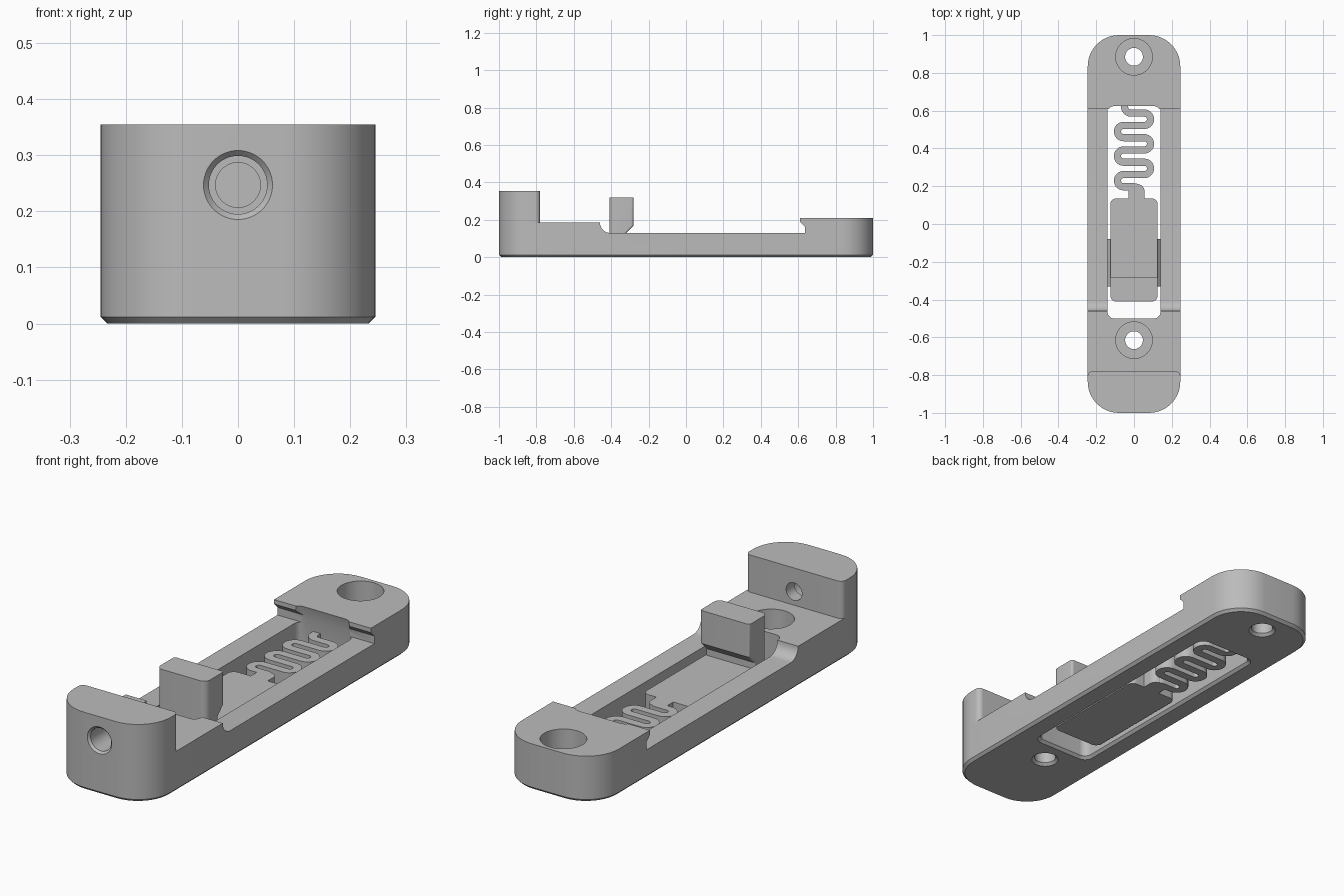
import bpy, bmesh
from math import sin, cos, pi, radians
from mathutils import Vector

cube = bpy.data.objects.get("Cube")
if cube:
    bpy.data.objects.remove(cube, do_unlink=True)

grey = bpy.data.materials.new("plain_grey")
grey.use_nodes = True
grey.diffuse_color = (0.5, 0.5, 0.5, 1)
grey.node_tree.nodes["Principled BSDF"].inputs["Base Color"].default_value = grey.diffuse_color


def loft(name, rings):
    """Closed solid skinned through rings of equal point count."""
    bm = bmesh.new()
    loops = [[bm.verts.new(p) for p in ring] for ring in rings]
    for a, b in zip(loops, loops[1:]):
        for i in range(len(a)):
            j = (i + 1) % len(a)
            bm.faces.new((a[i], a[j], b[j], b[i]))
    bm.faces.new(loops[0][::-1])
    bm.faces.new(loops[-1])
    bmesh.ops.recalc_face_normals(bm, faces=bm.faces)
    mesh = bpy.data.meshes.new(name)
    bm.to_mesh(mesh)
    bm.free()
    ob = bpy.data.objects.new(name, mesh)
    mesh.materials.append(grey)
    bpy.context.collection.objects.link(ob)
    return ob


def arc(cx, cy, r, start, end, n=10):
    return [(cx + r * cos(radians(start + (end - start) * i / n)),
             cy + r * sin(radians(start + (end - start) * i / n))) for i in range(n + 1)]


def rounded(x0, x1, y0, y1, z, front_r, back_r):
    """Rounded rectangle ring in plan."""
    f, b = front_r, back_r
    pts = (arc(x0 + f, y0 + f, f, 180, 270) + arc(x1 - f, y0 + f, f, 270, 360)
           + arc(x1 - b, y1 - b, b, 0, 90) + arc(x0 + b, y1 - b, b, 90, 180))
    return [(x, y, z) for x, y in pts]


def turned(name, profile, centre, axis):
    """Round cutter from (radius, position along axis) pairs."""
    rings = []
    for r, h in profile:
        circle = arc(0, 0, r, 0, 352.5, 47)
        if axis == 'z':
            rings.append([(u, centre + v, h) for u, v in circle])
        else:
            rings.append([(u, h, centre + v) for u, v in circle])
    return loft(name, rings)


def boolean(ob, tool, operation='DIFFERENCE'):
    tool.hide_render = True
    mod = ob.modifiers.new("cut", 'BOOLEAN')
    mod.operation, mod.object, mod.solver = operation, tool, 'EXACT'
    bpy.context.view_layer.objects.active = ob
    bpy.ops.object.modifier_apply(modifier=mod.name)
    bpy.data.objects.remove(tool, do_unlink=True)


W, CH = 0.245, 0.012

# Base body with chamfered underside
body = loft("base_body", [
    rounded(-W + CH, W - CH, -1 + CH, 1 - CH, 0, 0.165 - CH, 0.165 - CH),
    rounded(-W, W, -1, 1, CH, 0.165, 0.165),
    rounded(-W, W, -1, 1, 0.21, 0.165, 0.165)])

# Side profile: front shelf, curved step, long rails, undercut rear lip
profile = ([(-1.1, 0.3), (-1.1, 0.185), (-0.46, 0.185)]
           + arc(-0.405, 0.185, 0.055, 190, 270, 8)
           + [(0.635, 0.13), (0.635, 0.165), (0.61, 0.19), (0.61, 0.3)])
boolean(body, loft("profile_cutter", [[(x, y, z) for y, z in profile] for x in (-0.4, 0.4)]))

# Central slot
S = 0.14
boolean(body, loft("slot_cutter", [
    rounded(-S - 0.024, S + 0.024, -0.524, 0.664, -CH, 0.05, 0.05),
    rounded(-S, S, -0.5, 0.64, CH, 0.035, 0.035),
    rounded(-S, S, -0.5, 0.64, 0.15, 0.035, 0.035),
    rounded(-S, S, -0.5, 0.60, 0.3, 0.035, 0.035)]))

# Counterbored screw holes
for y in (-0.615, 0.885):
    boolean(body, turned("screw_cutter", [(0.071, -CH), (0.047, CH), (0.047, 0.07),
                                          (0.097, 0.07), (0.097, 0.3)], y, 'z'))

# Front upright block with stepped bore
block = loft("front_block", [rounded(-W, W, -1, -0.78, z, 0.165, 0.025) for z in (0.185, 0.355)])
boolean(block, turned("bore_cutter", [(0.071, -1.01), (0.052, -0.99), (0.052, -0.84),
                                      (0.04, -0.84), (0.04, -0.7)], 0.247, 'y'))

# Sliding plate
LOW, TOP = 0.02, 0.10
slider = loft("slider_plate", [rounded(-0.125, 0.125, -0.405, 0.135, z, 0.03, 0.03)
                               for z in (LOW, TOP)])
neck = loft("slider_neck", [rounded(-0.03, 0.055, 0.10, 0.21, z, 0.005, 0.035)
                            for z in (LOW, TOP)])

# Hammer on the slider, undercut at its back
hammer = loft("slider_hammer", [rounded(-0.125, 0.125, -0.41, y, z, 0.03, 0.012)
                                for y, z in ((-0.32, 0.09), (-0.32, 0.13),
                                             (-0.28, 0.17), (-0.28, 0.32))])

# Guide ridges either side of the slider
ridges = []
for side, label in ((1, "left"), (-1, "right")):
    ridges.append(loft(label + "_guide_ridge", [
        [(side * x, y, z) for x, z in ((0.12, 0.035), (0.139, 0.054), (0.139, 0.066), (0.12, 0.085))]
        for y in (-0.33, -0.08)]))

# Serpentine spring: a ribbon along a winding path
PITCH, FIRST, HALF = 0.065, 0.587, 0.019
path = [(-0.05, 0.66)] + arc(-0.015, 0.622, 0.035, 180, 270)
for i in range(6):
    y = FIRST - (i + 0.5) * PITCH
    if i % 2 == 0:
        path += arc(0.055, y, PITCH / 2, 90, -90, 14)
    else:
        path += arc(-0.055, y, PITCH / 2, 90, 270, 14)
path += arc(0, 0.165, 0.032, 90, 0) + [(0.032, 0.11)]
path = [Vector(p) for p in path]
rings = []
for i, p in enumerate(path):
    along = path[min(i + 1, len(path) - 1)] - path[max(i - 1, 0)]
    # Arc ends take the tangent of the straight they meet
    n = Vector((-along.y, along.x)).normalized() * HALF
    a, b = p + n, p - n
    rings.append([(a.x, a.y, LOW), (b.x, b.y, LOW), (b.x, b.y, TOP), (a.x, a.y, TOP)])
spring = loft("serpentine_spring", rings)

# Smooth curved walls, keep edges crisp
bpy.ops.object.select_all(action='DESELECT')
for ob in [body, block, slider, neck, hammer, spring] + ridges:
    ob.select_set(True)
bpy.context.view_layer.objects.active = body
bpy.ops.object.shade_smooth_by_angle(angle=radians(30))
